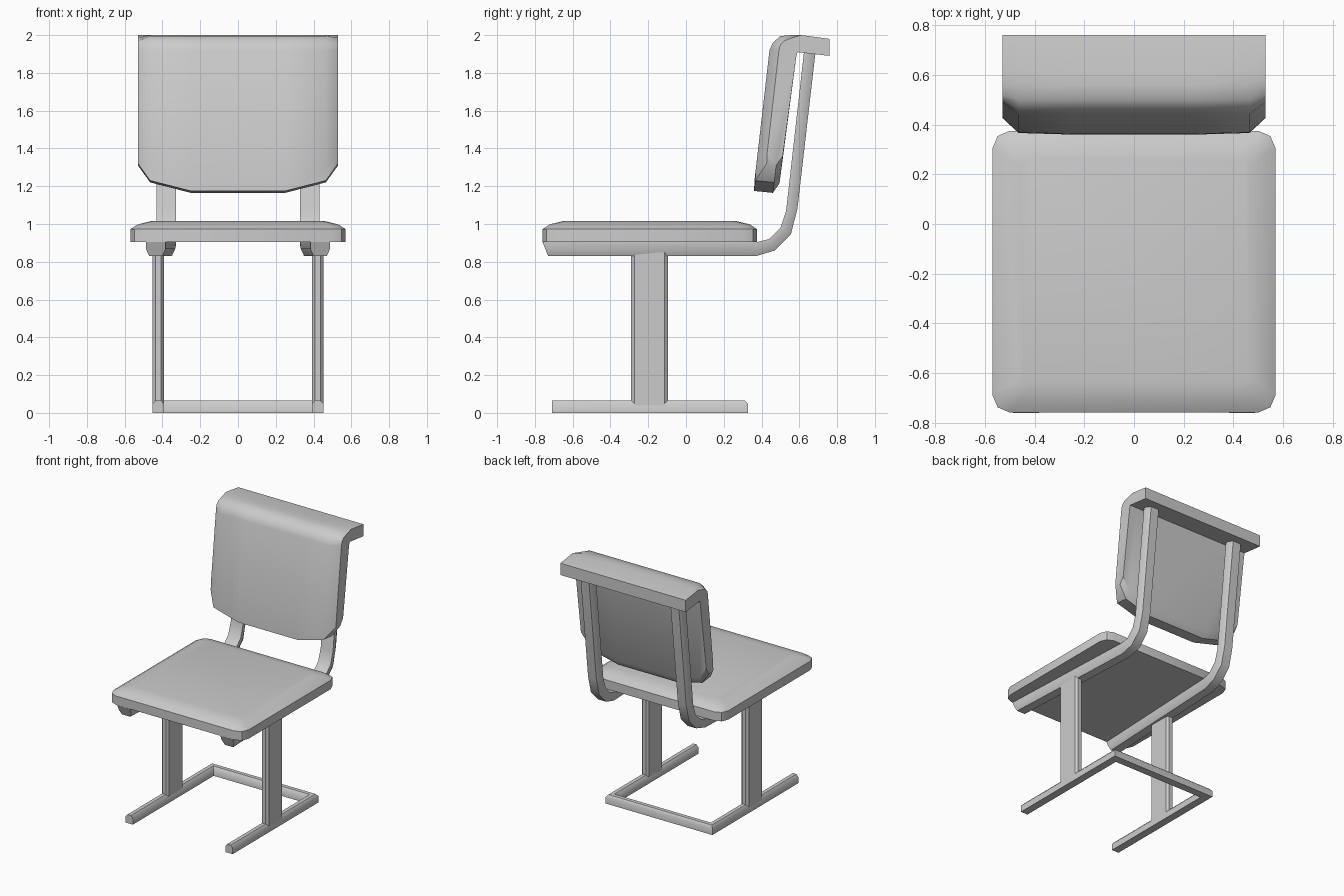
import bpy, bmesh

if "Cube" in bpy.data.objects:
    bpy.data.objects.remove(bpy.data.objects["Cube"])


def loft(name, rings, angle=40):
    """Skin a list of equal-length rings and cap both ends."""
    bm = bmesh.new()
    vs = [[bm.verts.new(p) for p in r] for r in rings]
    n = len(vs[0])
    for a, b in zip(vs, vs[1:]):
        for i in range(n):
            j = (i + 1) % n
            bm.faces.new((a[i], a[j], b[j], b[i]))
    bm.faces.new(vs[0])
    bm.faces.new(vs[-1])
    bmesh.ops.recalc_face_normals(bm, faces=bm.faces)
    me = bpy.data.meshes.new(name)
    bm.to_mesh(me)
    bm.free()
    ob = bpy.data.objects.new(name, me)
    bpy.context.collection.objects.link(ob)
    bpy.ops.object.select_all(action='DESELECT')
    ob.select_set(True)
    bpy.context.view_layer.objects.active = ob
    bpy.ops.object.shade_smooth_by_angle(angle=angle * 3.14159 / 180)
    return ob


def rounded_rect(cx, cy, hx, hy, c, z):
    """Rectangle in plan with two-step chamfered corners."""
    pts = []
    for sx, sy, flip in ((1, 1, 0), (-1, 1, 1), (-1, -1, 0), (1, -1, 1)):
        corner = [(hx, hy - c), (hx - .3 * c, hy - .3 * c), (hx - c, hy)]
        if flip:
            corner.reverse()
        pts += [(cx + sx * x, cy + sy * y, z) for x, y in corner]
    return pts


# Seat cushion
SY = -0.192
loft("seat", [rounded_rect(0, SY, .57, .567, .07, .905),
              rounded_rect(0, SY, .57, .567, .07, .973),
              rounded_rect(0, SY, .53, .53, .06, .998),
              rounded_rect(0, SY, .46, .46, .04, 1.015)])

# Backrest pad with rolled-over top and clipped lower corners
rings = []
for x, zb, inset in ((-.53, 1.31, .05), (-.465, 1.22, 0), (-.25, 1.165, 0),
                     (.25, 1.165, 0), (.465, 1.22, 0), (.53, 1.31, .05)):
    s = zb - 1.165
    dy = s * .118
    k = inset
    rings.append([(x, y, z) for y, z in (
        (.36 + dy + k, 1.175 + s), (.363 + dy + k, 1.235 + s),
        (.442 + k, 1.92), (.46 + k * .8, 1.96 - k * .2),
        (.50 + k * .4, 1.995 - k * .5), (.56, 2.0 - k * .3), (.61, 2.0), (.76, 1.98),
        (.76, 1.89), (.59, 1.91), (.583, 1.88),
        (.495 + dy, 1.215 + s), (.46 + dy, 1.165 + s))])
loft("backrest", rings)

# Bent side rails: (x centre, inner y, inner z, outer y, outer z)
path = [(.435, -.76, .905, -.73, .83), (.385, .38, .905, .37, .83),
        (.38, .44, .92, .47, .86), (.38, .50, .98, .555, .945),
        (.38, .53, 1.07, .59, 1.08), (.38, .625, 1.915, .685, 1.905)]
section = ((-.052, 0), (.052, 0), (.052, .5), (.035, 1), (-.035, 1), (-.052, .5))
# Flat posts between base and rails
post = ((-.03, -.08), (-.015, -.097), (.015, -.097), (.03, -.08),
        (.03, .08), (.015, .097), (-.015, .097), (-.03, .08))
for side, s in (("right", 1), ("left", -1)):
    loft(side + "_rail", [[(s * (cx + u), iy + (oy - iy) * t, iz + (oz - iz) * t)
                           for u, t in section] for cx, iy, iz, oy, oz in path])
    loft(side + "_post", [[(s * (.422 + u), -.193 + v, z) for u, v in post]
                          for z in (.04, .85)])

# U-shaped floor base with mitred back corners
bar = ((-.03, 0), (.03, 0), (.03, .048), (.015, .066), (-.015, .066), (-.03, .048))
loft("base", [[(s * (.422 + u), -.71 if front else .297 + u, z) for u, z in bar]
              for s, front in ((1, True), (1, False), (-1, False), (-1, True))])
